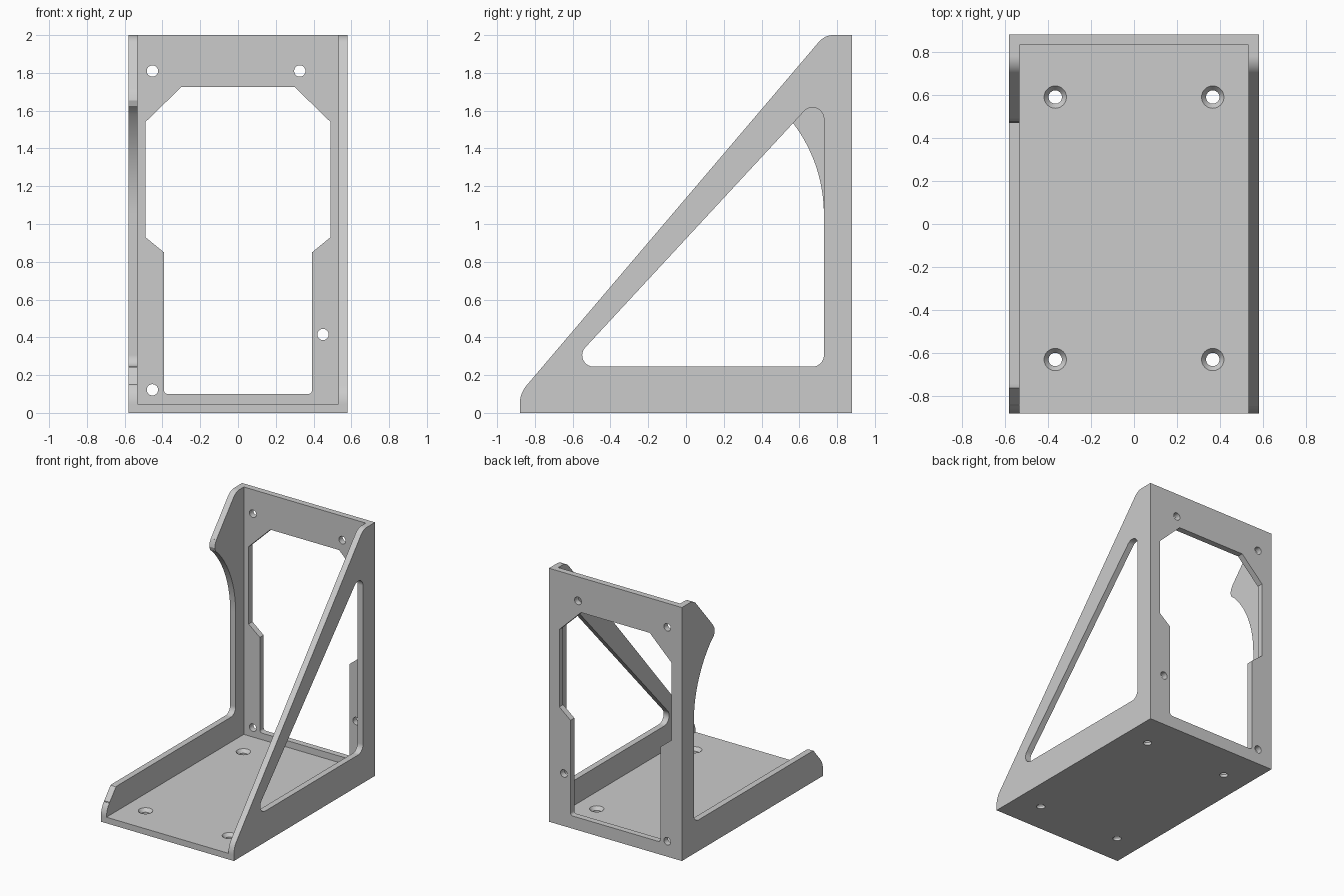
import bpy, bmesh, math
from mathutils import Vector

if "Cube" in bpy.data.objects:
    bpy.data.objects.remove(bpy.data.objects["Cube"])

W, D, H = 0.58, 0.88, 2.0      # half width, half depth, height
T = 0.048                      # sheet thickness

grey = bpy.data.materials.new("light_grey")
grey.use_nodes = True
grey.diffuse_color = (0.6, 0.6, 0.6, 1)
grey.node_tree.nodes["Principled BSDF"].inputs["Base Color"].default_value = (0.6, 0.6, 0.6, 1)


def arc(cx, cy, r, a0, a1, n=12):
    angles = [math.radians(a0 + (a1 - a0) * i / n) for i in range(n + 1)]
    return [(cx + r * math.cos(a), cy + r * math.sin(a)) for a in angles]


def rounded(corners, n=10):
    """Outline from (u, v, radius) corners, filleting those with a radius."""
    out = []
    for i, (u, v, r) in enumerate(corners):
        p = Vector((u, v))
        if not r:
            out.append((u, v))
            continue
        a = (Vector(corners[i - 1][:2]) - p).normalized()
        b = (Vector(corners[(i + 1) % len(corners)][:2]) - p).normalized()
        half = a.angle(b) / 2
        c = p + (a + b).normalized() * r / math.sin(half)
        s = p + a * r / math.tan(half) - c
        e = p + b * r / math.tan(half) - c
        turn = math.atan2(s.x * e.y - s.y * e.x, s.dot(e))
        for k in range(n + 1):
            t = turn * k / n
            out.append((c.x + s.x * math.cos(t) - s.y * math.sin(t),
                        c.y + s.x * math.sin(t) + s.y * math.cos(t)))
    return out


def make_object(name, bm):
    bmesh.ops.recalc_face_normals(bm, faces=bm.faces)
    mesh = bpy.data.meshes.new(name)
    bm.to_mesh(mesh)
    bm.free()
    mesh.materials.append(grey)
    ob = bpy.data.objects.new(name, mesh)
    bpy.context.collection.objects.link(ob)
    return ob


def prism(name, outline, axis, lo, hi):
    """Extrude a (y, z) outline along x, or an (x, z) outline along y."""
    place = {"x": lambda u, v, w: (w, u, v), "y": lambda u, v, w: (u, w, v)}[axis]
    bm = bmesh.new()
    face = bm.faces.new([bm.verts.new(place(u, v, lo)) for u, v in outline])
    new = bmesh.ops.extrude_face_region(bm, geom=[face])["geom"]
    bmesh.ops.translate(bm, verts=[g for g in new if isinstance(g, bmesh.types.BMVert)],
                        vec=place(0, 0, hi - lo))
    return make_object(name, bm)


def lathe(name, profile, x, y, n=32):
    """Upright round cutter from (radius, z) rings."""
    bm = bmesh.new()
    rings = [[bm.verts.new((x + r * math.cos(math.tau * i / n), y + r * math.sin(math.tau * i / n), z))
              for i in range(n)] for r, z in profile]
    for a, b in zip(rings, rings[1:]):
        for i in range(n):
            bm.faces.new((a[i], a[(i + 1) % n], b[(i + 1) % n], b[i]))
    bm.faces.new(rings[0])
    bm.faces.new(rings[-1])
    return make_object(name, bm)


# Solid wedge that the bracket is cut from
bracket = prism("bracket", rounded([(-D, 0, 0), (D, 0, 0), (D, H, 0),
                                    (0.734, H, 0.1), (-D, 0.103, 0.15)]), "x", -W, W)
cutters = []

# Space between the side walls, floor and back plate
cutters.append(prism("cavity_cutter", [(-2, T), (D - T, T), (D - T, 3), (-2, 3)], "x", T - W, W - T))

# Triangular window in the left wall
cutters.append(prism("triangle_cutter", rounded([(-0.627, 0.245, 0.06), (0.73, 0.245, 0.06),
                                                 (0.73, 1.71, 0.06)]), "x", 0.4, 0.8))

# Open right wall: low rounded rail, upright strip and curved top gusset
tip = [(0.48, 1.625), (0.47, 1.655), (0.475, 1.685), (0.49, 1.713)]
open_side = (arc(-0.74, 0.145, 0.1, 180, 90) + arc(0.67, 0.305, 0.06, -90, 0)
             + arc(-0.07, 1.05, 0.8, 0, 43.5, 20) + tip + [(0.3, 1.9), (-1.2, 1.9), (-1.2, 0.145)])
cutters.append(prism("open_side_cutter", open_side, "x", -0.8, -0.4))

# Stepped opening and screw holes in the back plate
half = [(0.392, 0.1, 0.02), (0.392, 0.85, 0), (0.49, 0.93, 0), (0.49, 1.54, 0), (0.3, 1.725, 0)]
opening = half + [(-x, z, r) for x, z, r in reversed(half)]
cutters.append(prism("opening_cutter", rounded(opening, 5), "y", 0.7, 1.0))
for x, z in [(-0.453, 1.81), (0.327, 1.81), (-0.453, 0.122), (0.45, 0.415)]:
    cutters.append(prism("screw_cutter", arc(x, z, 0.03, 0, 348.75, 31), "y", 0.7, 1.0))

# Countersunk holes in the floor
for x in (-0.366, 0.366):
    for y in (-0.63, 0.59):
        cutters.append(lathe("countersink_cutter",
                             [(0.031, -0.1), (0.031, 0.022), (0.052, T), (0.052, 0.1)], x, y))

# Apply every cut, then discard the cutters
bpy.context.view_layer.objects.active = bracket
bracket.select_set(True)
for c in cutters:
    mod = bracket.modifiers.new("cut", "BOOLEAN")
    mod.operation, mod.solver, mod.object = "DIFFERENCE", "EXACT", c
    bpy.ops.object.modifier_apply(modifier=mod.name)
    bpy.data.objects.remove(c)

bpy.ops.object.shade_smooth_by_angle(angle=math.radians(25))
normals = bracket.modifiers.new("weighted_normals", "WEIGHTED_NORMAL")
normals.keep_sharp = True
